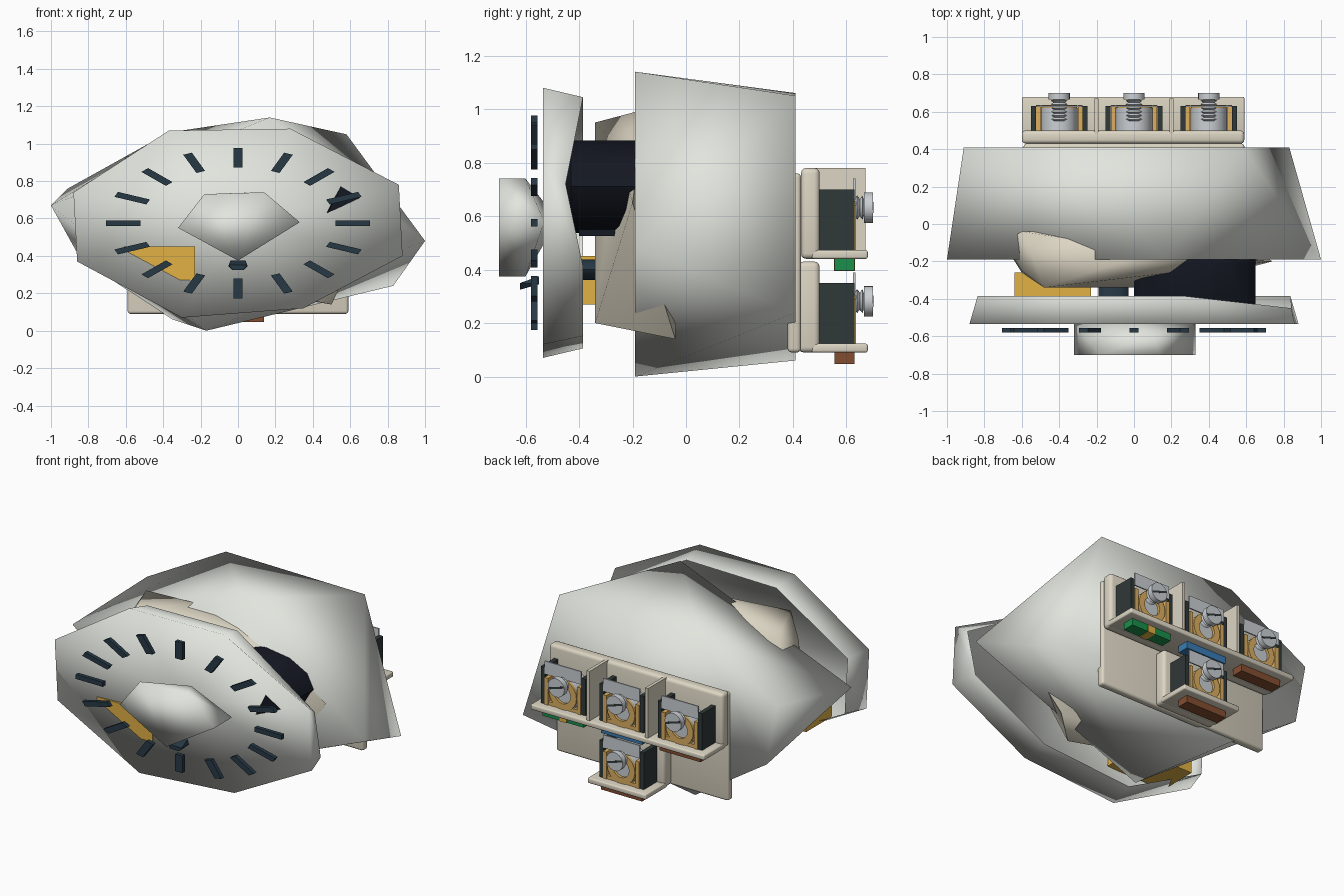
import bpy, bmesh, math
from mathutils import Matrix

if "Cube" in bpy.data.objects:
    bpy.data.objects.remove(bpy.data.objects["Cube"])


def material(name, rgb):
    m = bpy.data.materials.new(name)
    m.diffuse_color = (*rgb, 1)
    m.use_nodes = True
    m.node_tree.nodes["Principled BSDF"].inputs["Base Color"].default_value = m.diffuse_color
    return m


GREY = material("light_grey", (0.76, 0.78, 0.73))
BEIGE = material("beige", (0.72, 0.67, 0.55))
DARK = material("dark_slate", (0.02, 0.04, 0.06))
BLACK = material("black", (0.007, 0.009, 0.016))
SIDE = material("dark_plastic", (0.03, 0.04, 0.04))
YELLOW = material("yellow", (0.75, 0.44, 0.06))
BRASS = material("brass", (0.72, 0.43, 0.12))
STEEL = material("steel", (0.60, 0.63, 0.66))
GREEN = material("green", (0.01, 0.28, 0.07))
BLUE = material("blue", (0.04, 0.20, 0.45))
BROWN = material("brown", (0.23, 0.075, 0.03))


def finish(name, bm, mat=None, angle=40):
    bmesh.ops.recalc_face_normals(bm, faces=bm.faces[:])
    me = bpy.data.meshes.new(name)
    bm.to_mesh(me)
    bm.free()
    ob = bpy.data.objects.new(name, me)
    bpy.context.collection.objects.link(ob)
    if mat:
        me.materials.append(mat)
    if angle:
        bpy.ops.object.select_all(action='DESELECT')
        bpy.context.view_layer.objects.active = ob
        ob.select_set(True)
        bpy.ops.object.shade_smooth_by_angle(angle=math.radians(angle))
    return ob


def hull(name, pts, mat=None, angle=60):
    bm = bmesh.new()
    for p in pts:
        bm.verts.new(p)
    bmesh.ops.convex_hull(bm, input=bm.verts[:])
    loose = [v for v in bm.verts if not v.link_faces]
    bmesh.ops.delete(bm, geom=loose, context='VERTS')
    bmesh.ops.dissolve_limit(bm, angle_limit=0.01, verts=bm.verts[:], edges=bm.edges[:])
    return finish(name, bm, mat, angle)


def box(name, x, y, z, mat=None, bevel=0):
    bm = bmesh.new()
    bmesh.ops.create_cube(bm, size=1)
    for v in bm.verts:
        v.co = [(r[0] + r[1]) / 2 + c * (r[1] - r[0]) for c, r in zip(v.co, (x, y, z))]
    if bevel:
        bmesh.ops.bevel(bm, geom=bm.edges[:], offset=bevel, segments=3, profile=0.5, affect='EDGES')
    return finish(name, bm, mat, 40 if bevel else 0)


def lathe_y(name, cx, cz, profile, mat, n=20, squash=1, closed=False):
    """Turn (y, radius) points about an axis along y."""
    bm = bmesh.new()
    rings = [[bm.verts.new((cx + r * math.cos(2 * math.pi * i / n), y,
                            cz + squash * r * math.sin(2 * math.pi * i / n)))
              for i in range(n)] for y, r in profile]
    pairs = list(zip(rings, rings[1:])) + ([(rings[-1], rings[0])] if closed else [])
    for a, b in pairs:
        for i in range(n):
            j = (i + 1) % n
            bm.faces.new((a[i], a[j], b[j], b[i]))
    if not closed:
        bm.faces.new(rings[0])
        bm.faces.new(rings[-1])
    return finish(name, bm, mat)


def at_y(y, pts):
    return [(x, y, z) for x, z in pts]


# Main housing: four-sided front rim running into a six-sided back
hull("housing",
     at_y(-0.19, [(0.17, 1.14), (1.0, 0.48), (-0.17, 0.0), (-1.0, 0.67)]) +
     at_y(0.41, [(-0.37, 1.06), (0.58, 1.05), (0.83, 0.24), (-0.35, 0.06),
                 (-0.84, 0.38), (-0.91, 0.76)]), GREY, 180)

# Beige inner carrier behind the dial
hull("inner_carrier", [(-0.48, -0.34, 0.95), (-0.6, -0.04, 0.93), (-0.2, -0.14, 1.0),
                       (-0.6, -0.25, 0.82), (0.2, -0.26, 0.86), (0.1, -0.15, 1.0),
                       (0.74, -0.2, 0.65), (0.5, -0.04, 0.14), (0.2, -0.34, 0.2),
                       (-0.6, -0.26, 0.32), (-0.7, -0.1, 0.6)], BEIGE)

# Dial: eight-sided rim with a shallow dished face, open at the back
OUTLINE = [(-0.88, 0.74), (-0.37, 1.07), (0.28, 1.08), (0.86, 0.78),
           (0.88, 0.40), (0.35, 0.12), (-0.30, 0.07), (-0.86, 0.37)]
bm = bmesh.new()
front = [bm.verts.new(p) for p in at_y(-0.535, OUTLINE)]
back = [bm.verts.new((x * 0.95, -0.385, 0.575 + (z - 0.575) * 0.93)) for x, z in OUTLINE]
back[3].co = (0.84, -0.45, 0.72)
hub = bm.verts.new((0, -0.45, 0.575))
for i in range(8):
    j = (i + 1) % 8
    bm.faces.new((front[i], front[j], back[j]))
    bm.faces.new((front[i], back[j], back[i]))
    bm.faces.new((front[j], front[i], hub))
finish("dial", bm, GREY, 180)

# Knob and its pointer
KNOB = [(-0.32, 0.55), (-0.18, 0.73), (0.14, 0.74), (0.33, 0.58), (0.0, 0.375)]
hull("knob", at_y(-0.70, KNOB) + at_y(-0.60, [(0.1, 0.74), (0.0, 0.375)]) +
     at_y(-0.53, [(-0.32, 0.55), (0.33, 0.58), (0.0, 0.65), (0.0, 0.5)]), GREY, 180)
hull("pointer", at_y(-0.62, [(-0.05, 0.35), (0.05, 0.35), (0.03, 0.325), (-0.03, 0.325)]) +
     at_y(-0.55, [(-0.04, 0.375), (0.04, 0.375), (0.05, 0.345), (-0.05, 0.345)]), DARK, 30)
lathe_y("knob_shaft", 0, 0.575, [(-0.55, 0.06), (-0.40, 0.06)], GREY, 8, 0.57)

# Ring of sixteen tick marks, squashed with the dial
for k in range(16):
    tick = box(f"tick_{k + 1}", (0.52, 0.705), (-0.58, -0.555), (-0.025, 0.025), DARK)
    tick.data.transform(Matrix.Translation((0, 0, 0.575)) @
                        Matrix.Diagonal((1, 1, 0.57, 1)) @
                        Matrix.Rotation(math.tau * k / 16, 4, 'Y'))

# Parts between dial and housing
lathe_y("motor", 0.325, 0.71, [(-0.455, 0.29), (-0.43, 0.325), (-0.19, 0.325)], BLACK, 12, 0.53)
hull("motor_lug", at_y(-0.515, [(0.48, 0.63), (0.65, 0.71), (0.55, 0.77)]) +
     at_y(-0.40, [(0.45, 0.64), (0.62, 0.70), (0.52, 0.76)]), BLACK, 30)
for k in range(3):
    x = 0.10 + k * 0.12
    box(f"motor_rib_{k + 1}", (x, x + 0.07), (-0.40, -0.24), (0.525, 0.62), BLACK)
box("yellow_block", (-0.64, -0.23), (-0.51, -0.26), (0.27, 0.45), YELLOW)
lathe_y("drive_shaft", -0.11, 0.40, [(-0.44, 0.08), (-0.25, 0.08), (-0.22, 0.06)], DARK, 10, 0.5)

# Back plates and terminal shelves
box("back_plate", (-0.59, 0.59), (0.38, 0.43), (0.09, 0.76), BEIGE, 0.015)
box("upper_terminal_base", (-0.6, 0.59), (0.43, 0.50), (0.44, 0.78), BEIGE, 0.02)
box("lower_terminal_base", (-0.2, 0.2), (0.42, 0.50), (0.09, 0.43), BEIGE, 0.02)
box("upper_shelf", (-0.6, 0.59), (0.47, 0.68), (0.44, 0.473), BEIGE, 0.008)
box("lower_shelf", (-0.2, 0.2), (0.47, 0.68), (0.09, 0.123), BEIGE, 0.008)
for side, x in (("left", -0.2), ("right", 0.2)):
    box(f"{side}_divider", (x - 0.01, x + 0.01), (0.47, 0.672), (0.46, 0.78), BEIGE)


# Screw terminal with a coloured tag under the shelf; z0 is the shelf bottom
def terminal(tag, cx, z0, colour):
    zc = z0 + 0.192
    for s in (-1, 1):
        side = "left" if s < 0 else "right"
        for part, a, b, y1, top, mat in (("wall", 0.125, 0.152, 0.63, 0.26, SIDE),
                                         ("clip", 0.10, 0.124, 0.635, 0.20, BRASS)):
            box(f"{tag}_{side}_{part}", sorted((cx + s * a, cx + s * b)), (0.49, y1),
                (z0 + 0.03, z0 + top), mat)
    box(f"{tag}_clip_floor", (cx - 0.12, cx + 0.12), (0.49, 0.63), (z0 + 0.03, z0 + 0.055), BRASS)
    box(f"{tag}_contact_plate", (cx - 0.125, cx + 0.125), (0.625, 0.633),
        (z0 + 0.22, z0 + 0.30), STEEL)
    lathe_y(f"{tag}_contact_body", cx, z0 + 0.12, [(0.49, 0.098), (0.62, 0.098)], STEEL, 16)
    lathe_y(f"{tag}_ring_lug", cx, z0 + 0.125,
            [(0.62, 0.055), (0.62, 0.095), (0.636, 0.095), (0.636, 0.055)], BRASS, 20, 1, True)
    thread = [(0.55 + 0.01 * i, 0.045 if i % 2 else 0.032) for i in range(12)]
    lathe_y(f"{tag}_screw", cx, zc,
            thread + [(0.665, 0.03), (0.6655, 0.057), (0.6995, 0.057)], STEEL)
    slot = box(f"{tag}_screw_slot", (-0.052, 0.052), (0.695, 0.7005), (-0.006, 0.006), SIDE)
    slot.data.transform(Matrix.Translation((cx, 0, zc)) @ Matrix.Rotation(0.3, 4, 'Y'))
    box(f"{tag}_tag", (cx - 0.14, cx + 0.14), (0.555, 0.63), (z0 - 0.043, z0 + 0.005), colour)
    if colour is GREEN:
        box(f"{tag}_tag_stripe", (cx - 0.025, cx + 0.025), (0.553, 0.632),
            (z0 - 0.045, z0), YELLOW)


terminal("earth_terminal", 0.4, 0.44, GREEN)
terminal("middle_terminal", 0.0, 0.44, BLUE)
terminal("side_terminal", -0.4, 0.44, BROWN)
terminal("lower_terminal", 0.0, 0.09, BROWN)
